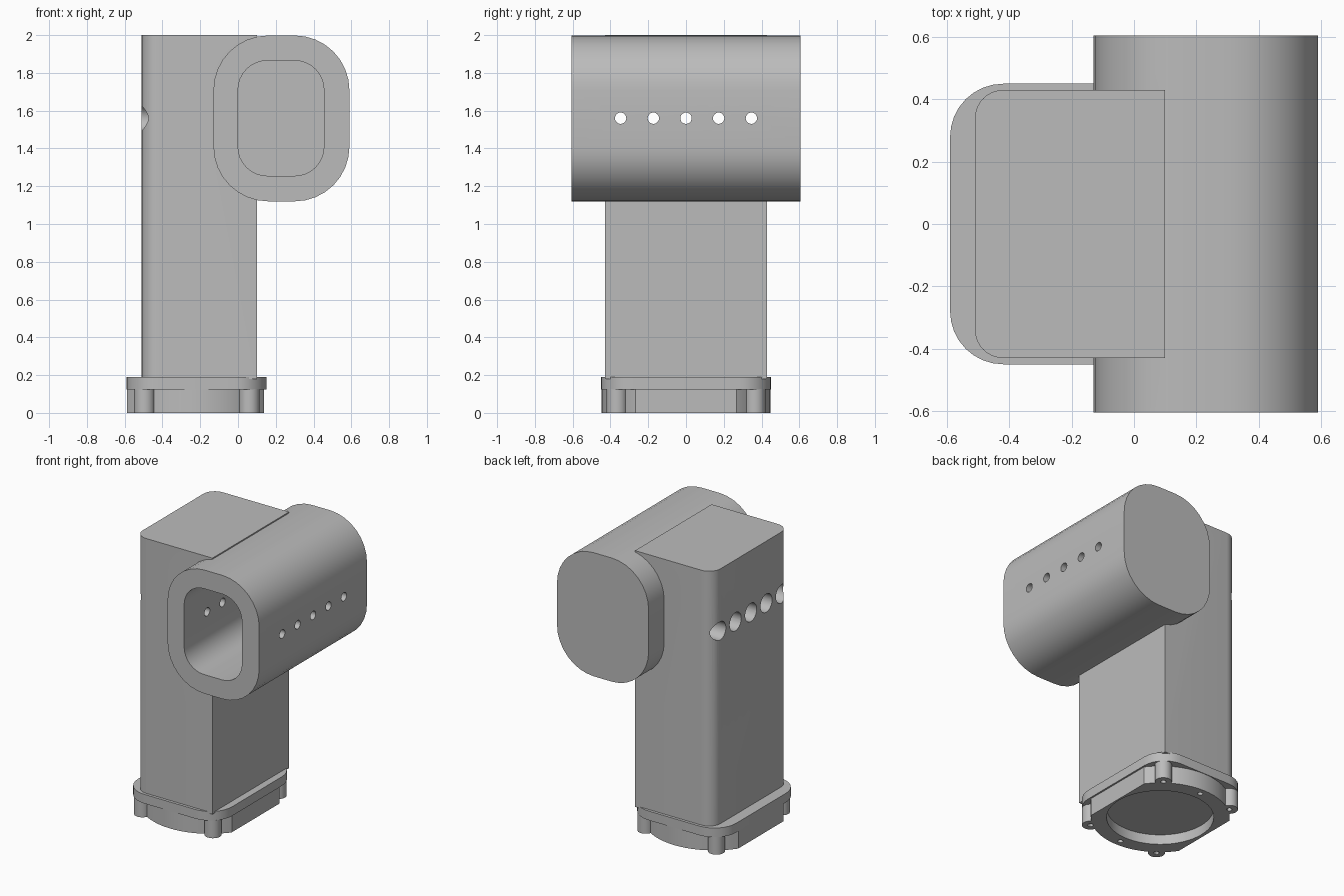
import bpy, bmesh, math
from mathutils import Vector

cube = bpy.data.objects.get("Cube")
if cube:
    bpy.data.objects.remove(cube, do_unlink=True)

grey = bpy.data.materials.new("plain_grey")
grey.use_nodes = True
grey.diffuse_color = (0.5, 0.5, 0.5, 1)
grey.node_tree.nodes["Principled BSDF"].inputs["Base Color"].default_value = (0.5, 0.5, 0.5, 1)


def rounded_rect(x0, x1, y0, y1, left_r, right_r, steps=8):
    """Counter-clockwise outline with separate left and right corner radii."""
    points = []
    corners = [(x1, y1, -1, -1, right_r), (x0, y1, 1, -1, left_r),
               (x0, y0, 1, 1, left_r), (x1, y0, -1, 1, right_r)]
    for i, (x, y, sx, sy, r) in enumerate(corners):
        if r == 0:
            points.append((x, y))
            continue
        for k in range(steps + 1):
            a = math.pi / 2 * (i + k / steps)
            points.append((x + sx * r + r * math.cos(a), y + sy * r + r * math.sin(a)))
    return points


def circle(cx, cy, r, n=32):
    return [(cx + r * math.cos(2 * math.pi * k / n),
             cy + r * math.sin(2 * math.pi * k / n)) for k in range(n)]


def prism(name, outline, start, end, axis="Z"):
    """Extrude an outline along an axis; outlines are (x,y), (x,z) or (y,z)."""
    place = {"Z": lambda a, b, t: (a, b, t),
             "Y": lambda a, b, t: (a, t, b),
             "X": lambda a, b, t: (t, a, b)}[axis]
    bm = bmesh.new()
    base = bm.faces.new([bm.verts.new(place(a, b, start)) for a, b in outline])
    grown = bmesh.ops.extrude_face_region(bm, geom=[base])["geom"]
    moved = [v for v in grown if isinstance(v, bmesh.types.BMVert)]
    bmesh.ops.translate(bm, verts=moved, vec=Vector(place(0, 0, end - start)))
    bmesh.ops.recalc_face_normals(bm, faces=bm.faces)
    mesh = bpy.data.meshes.new(name)
    bm.to_mesh(mesh)
    bm.free()
    mesh.materials.append(grey)
    obj = bpy.data.objects.new(name, mesh)
    bpy.context.collection.objects.link(obj)
    return obj


def combine(target, tool, operation):
    """Apply a boolean and discard the tool."""
    mod = target.modifiers.new(operation, "BOOLEAN")
    mod.operation, mod.object, mod.solver = operation, tool, "EXACT"
    bpy.ops.object.select_all(action="DESELECT")
    bpy.context.view_layer.objects.active = target
    target.select_set(True)
    bpy.ops.object.modifier_apply(modifier=mod.name)
    bpy.data.objects.remove(tool, do_unlink=True)


# Upright column, rounded on its -x side, joined to the cross tube
body = prism("column_and_tube", rounded_rect(-0.51, 0.10, -0.43, 0.43, 0.09, 0), 0.18, 2.0)
tube = prism("tube", rounded_rect(-0.13, 0.59, 1.12, 1.998, 0.29, 0.29), -0.605, 0.605, "Y")
combine(body, tube, "UNION")

# Bore open at the front and closed at the back
bore = prism("bore", rounded_rect(0.0, 0.455, 1.255, 1.865, 0.155, 0.155), -0.7, 0.48, "Y")
combine(body, bore, "DIFFERENCE")

# Row of screw holes with wide access holes through the column
for i in range(-2, 3):
    y = i * 0.173
    combine(body, prism("screw_hole", circle(y, 1.56, 0.03, 24), -0.7, 0.7, "X"), "DIFFERENCE")
    combine(body, prism("access_hole", circle(y, 1.56, 0.065), -0.7, -0.1, "X"), "DIFFERENCE")

# Base flange
flange = prism("base_flange", rounded_rect(-0.59, 0.15, -0.45, 0.45, 0.17, 0.17), 0.125, 0.19)

# Round mounting ring, trimmed flat on both x sides
ring = prism("mounting_ring", circle(-0.22, 0, 0.447, 64), 0.0, 0.126)
trim = prism("trim", rounded_rect(-0.588, 0.138, -0.6, 0.6, 0, 0), -0.1, 0.3)
combine(ring, trim, "INTERSECT")

# Corner lugs
lugs = [(x, y) for x in (-0.495, 0.06) for y in (-0.365, 0.365)]
for x, y in lugs:
    combine(ring, prism("lug", circle(x, y, 0.055, 24), 0.0, 0.126), "UNION")

# Underside recess and fixing holes
combine(ring, prism("recess", circle(-0.22, 0, 0.345, 64), -0.1, 0.07), "DIFFERENCE")
for x, y in lugs + [(-0.22, -0.4), (-0.22, 0.4)]:
    combine(ring, prism("fixing_hole", circle(x, y, 0.018, 12), -0.1, 0.06), "DIFFERENCE")

# Smooth curved walls, keep edges sharp
bpy.ops.object.select_all(action="DESELECT")
for obj in (body, flange, ring):
    obj.select_set(True)
bpy.context.view_layer.objects.active = body
bpy.ops.object.shade_smooth_by_angle(angle=math.radians(30))
